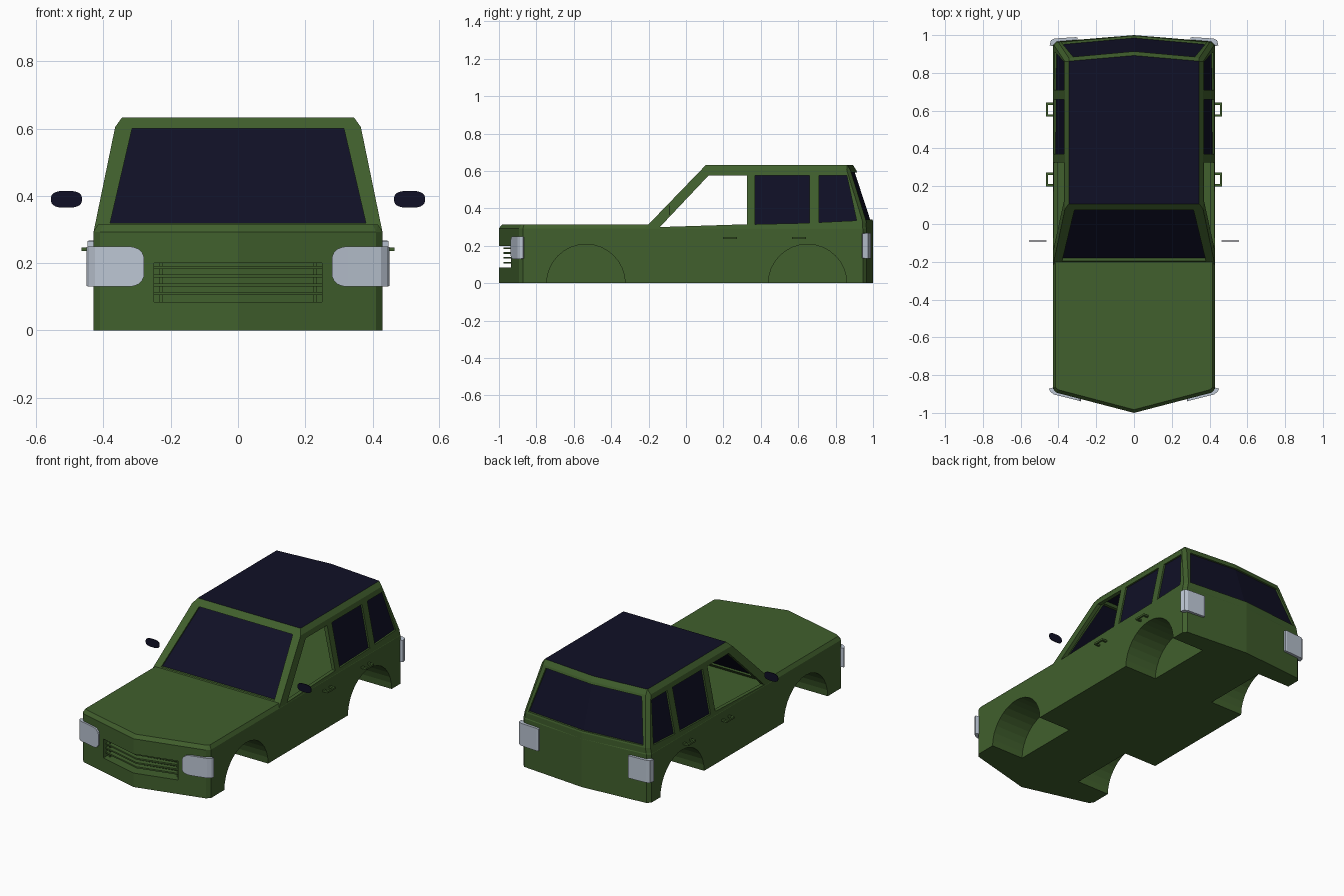
import bpy, bmesh, math
from mathutils import Vector

if "Cube" in bpy.data.objects:
    bpy.data.objects.remove(bpy.data.objects["Cube"])


def material(name, rgb):
    m = bpy.data.materials.new(name)
    m.diffuse_color = (*rgb, 1)
    m.use_nodes = True
    m.node_tree.nodes["Principled BSDF"].inputs["Base Color"].default_value = m.diffuse_color
    return m


GREEN = material("green paint", (0.052, 0.115, 0.026))
DARK = material("dark glass", (0.005, 0.005, 0.019))
PALE = material("pale lamp", (0.50, 0.56, 0.65))


def finish(name, bm, mat):
    bmesh.ops.recalc_face_normals(bm, faces=bm.faces[:])
    me = bpy.data.meshes.new(name)
    bm.to_mesh(me)
    bm.free()
    me.materials.append(mat)
    ob = bpy.data.objects.new(name, me)
    bpy.context.collection.objects.link(ob)
    return ob


def hull(name, half, mat=GREEN):
    """Convex solid from points of one half, mirrored across x."""
    bm = bmesh.new()
    for p in sorted({(s * x, y, z) for x, y, z in half for s in (1, -1)}):
        bm.verts.new(p)
    bmesh.ops.convex_hull(bm, input=bm.verts[:])
    bmesh.ops.delete(bm, geom=[v for v in bm.verts if not v.link_faces], context='VERTS')
    bmesh.ops.dissolve_limit(bm, angle_limit=0.02, verts=bm.verts[:], edges=bm.edges[:])
    return finish(name, bm, mat)


def prism(name, pts, axis, a, b, mat=GREEN):
    """Outline extruded along an axis from a to b."""
    put = {'x': lambda p, t: (t, p[0], p[1]),
           'y': lambda p, t: (p[0], t, p[1]),
           'z': lambda p, t: (p[0], p[1], t)}[axis]
    bm = bmesh.new()
    lo = [bm.verts.new(put(p, a)) for p in pts]
    hi = [bm.verts.new(put(p, b)) for p in pts]
    n = len(pts)
    bm.faces.new(lo)
    bm.faces.new(hi)
    for i in range(n):
        j = (i + 1) % n
        bm.faces.new((lo[i], lo[j], hi[j], hi[i]))
    return finish(name, bm, mat)


def slab(name, pts, shift, mat):
    """Flat 3D outline thickened by a shift vector."""
    bm = bmesh.new()
    f = bm.faces.new([bm.verts.new(p) for p in pts])
    r = bmesh.ops.extrude_face_region(bm, geom=[f], use_keep_orig=True)
    for v in r['geom']:
        if isinstance(v, bmesh.types.BMVert):
            v.co += Vector(shift)
    return finish(name, bm, mat)


def combine(ob, tool, op):
    m = ob.modifiers.new("cut", 'BOOLEAN')
    m.operation, m.solver, m.object = op, 'EXACT', tool
    dg = bpy.context.evaluated_depsgraph_get()
    me = bpy.data.meshes.new_from_object(ob.evaluated_get(dg))
    ob.modifiers.clear()
    ob.data = me
    bpy.data.objects.remove(tool)


def side_x(z):
    return 0.43 - (z - 0.29) * 0.206


def front_y(z):
    return -0.2 + (z - 0.315) * 0.966


def rear_y(x, z):
    return 1.0 - (z - 0.33) * 0.327 - abs(x) * 0.09


# Lower body with hood, pointed nose and chamfered corners
plan = [(0, -1.0), (0.41, -0.893), (0.43, -0.872), (0.43, 0.945), (0.41, 0.966), (0, 1.0)]
top = [(0, -0.983), (0.40, -0.878), (0.416, -0.865), (0.416, 0.94), (0.40, 0.955), (0, 0.99)]
body = hull("body", [(x, y, z) for z in (0, 0.293) for x, y in plan]
            + [(x, y, 0.315) for x, y in top])

# Cabin shell
cab = []
for z in (0.29, 0.33, 0.605):
    x = side_x(z)
    zr = max(z, 0.33)
    cab += [(x, front_y(z), z), (x, rear_y(x, zr) - 0.018, z),
            (x - 0.02, rear_y(x - 0.02, zr), z), (0, rear_y(0, zr), z)]
cab += [(0.345, front_y(0.633), 0.633), (0.345, 0.862, 0.633), (0, 0.892, 0.633)]
combine(body, hull("cabin", cab), 'UNION')

# Hollow interior
room = [(0.405, -0.18, 0.295), (0.405, 0.92, 0.295), (0, 0.965, 0.295),
        (0.405, 0.92, 0.32), (0, 0.965, 0.32),
        (0.338, 0.125, 0.613), (0.338, 0.835, 0.613), (0, 0.87, 0.613)]
combine(body, hull("room", room), 'DIFFERENCE')

# Window openings
front_door = [(-0.14, 0.30), (0.12, 0.575), (0.325, 0.575), (0.325, 0.315)]
rear_door = [(0.37, 0.315), (0.37, 0.575), (0.66, 0.575), (0.66, 0.322)]
quarter = [(0.71, 0.325), (0.71, 0.575), (0.86, 0.575), (0.912, 0.335)]
for w in (front_door, rear_door, quarter):
    combine(body, prism("opening", w, 'x', -0.7, 0.7), 'DIFFERENCE')
shield = [(-0.38, 0.32), (0.38, 0.32), (0.315, 0.60), (-0.315, 0.60)]
back = [(-0.385, 0.34), (0.385, 0.34), (0.322, 0.592), (-0.322, 0.592)]
combine(body, prism("opening", shield, 'y', -0.4, 0.3), 'DIFFERENCE')
combine(body, prism("opening", back, 'y', 0.7, 1.1), 'DIFFERENCE')

# Wheel arches
for s in (-1, 1):
    for cy in (-0.535, 0.65):
        ring = [(cy + 0.21 * math.cos(t * math.pi / 16), 0.21 * math.sin(t * math.pi / 16) - 0.002)
                for t in range(32)]
        combine(body, prism("arch", ring, 'x', s * 0.21, s * 0.6), 'DIFFERENCE')

# Grille recess and slats
recess = [(-0.25, -1.1), (0.25, -1.1), (0.25, -0.87), (0, -0.915), (-0.25, -0.87)]
combine(body, prism("recess", recess, 'z', 0.085, 0.2), 'DIFFERENCE')
vee = [(-0.252, -0.91), (0, -0.975), (0.252, -0.91), (0.252, -0.88), (0, -0.94), (-0.252, -0.88)]
for i in range(4):
    z = 0.105 + i * 0.026
    prism("grille_slat", vee, 'z', z, z + 0.009)
for s in (-1, 1):
    prism("grille_post", [(s * 0.225, -0.905), (s * 0.235, -0.903), (s * 0.235, -0.87),
                          (s * 0.225, -0.87)], 'z', 0.085, 0.2)

# Dark roof and ceiling
body.data.materials.clear()
body.data.materials.append(GREEN)
body.data.materials.append(DARK)
for p in body.data.polygons:
    p.material_index = int(abs(p.normal.z) > 0.95 and p.center.z > 0.605)

# Glass panes set slightly into the openings
slab("windshield", [(x * 1.01, front_y(z) + 0.014, z) for x, z in shield], (0, 0.006, 0), DARK)
for s in (-1, 1):
    slab("rear_window", [(x, rear_y(x, z) - 0.012, z) for x, z in
                         ((0, 0.335), (s * 0.388, 0.335), (s * 0.324, 0.596), (0, 0.596))],
         (0, -0.006, 0), DARK)
    for name, w in (("rear_door_glass", rear_door), ("quarter_glass", quarter)):
        slab(name, [(s * (side_x(z) - 0.01), y, z) for y, z in w], (-s * 0.006, 0, 0), DARK)


def lamp(name, cols, zc, s):
    """Lens wrapped round a corner: columns of outer x, y, inner x, y, half height."""
    bm = bmesh.new()
    rows = []
    for xo, yo, xi, yi, h in cols:
        rows.append([bm.verts.new(p) for p in ((s * xo, yo, zc - h), (s * xo, yo, zc + h),
                                               (s * xi, yi, zc + h), (s * xi, yi, zc - h))])
    for a, b in zip(rows, rows[1:]):
        for i in range(4):
            j = (i + 1) % 4
            bm.faces.new((a[i], a[j], b[j], b[i]))
    bm.faces.new(rows[0])
    bm.faces.new(rows[-1])
    finish(name, bm, PALE)


head = [(x, -1.012 + 0.261 * x, x, -0.99 + 0.261 * x, h) for x, h in
        ((0.28, 0.03), (0.285, 0.042), (0.295, 0.052), (0.31, 0.058), (0.325, 0.06))]
head += [(0.425, -0.902, 0.405, -0.885, 0.06), (0.443, -0.888, 0.42, -0.875, 0.06),
         (0.45, -0.872, 0.425, -0.865, 0.058)]
tail = [(0.30, 0.987, 0.30, 0.965, 0.066), (0.31, 0.989, 0.31, 0.965, 0.068),
        (0.42, 0.982, 0.40, 0.955, 0.068), (0.44, 0.972, 0.42, 0.945, 0.068),
        (0.447, 0.945, 0.42, 0.94, 0.066)]
oval = [(0.51 + 0.046 * math.copysign(abs(math.cos(t)) ** 0.7, math.cos(t)),
         0.39 + 0.025 * math.copysign(abs(math.sin(t)) ** 0.7, math.sin(t)))
        for t in (2 * math.pi * (i + 0.5) / 24 for i in range(24))]

# Lamps, mirrors and door handles on both sides
for s in (-1, 1):
    lamp("headlamp", head, 0.19, s)
    lamp("tail_lamp", tail, 0.2, s)
    prism("mirror", [(s * x, z) for x, z in oval], 'y', -0.092, -0.088, DARK)
    for cy in (0.235, 0.605):
        grip = [(0.425, -0.037), (0.465, -0.037), (0.465, 0.037), (0.425, 0.037),
                (0.425, 0.024), (0.455, 0.024), (0.455, -0.024), (0.425, -0.024)]
        prism("door_handle", [(s * x, cy + y) for x, y in grip], 'z', 0.236, 0.247)
